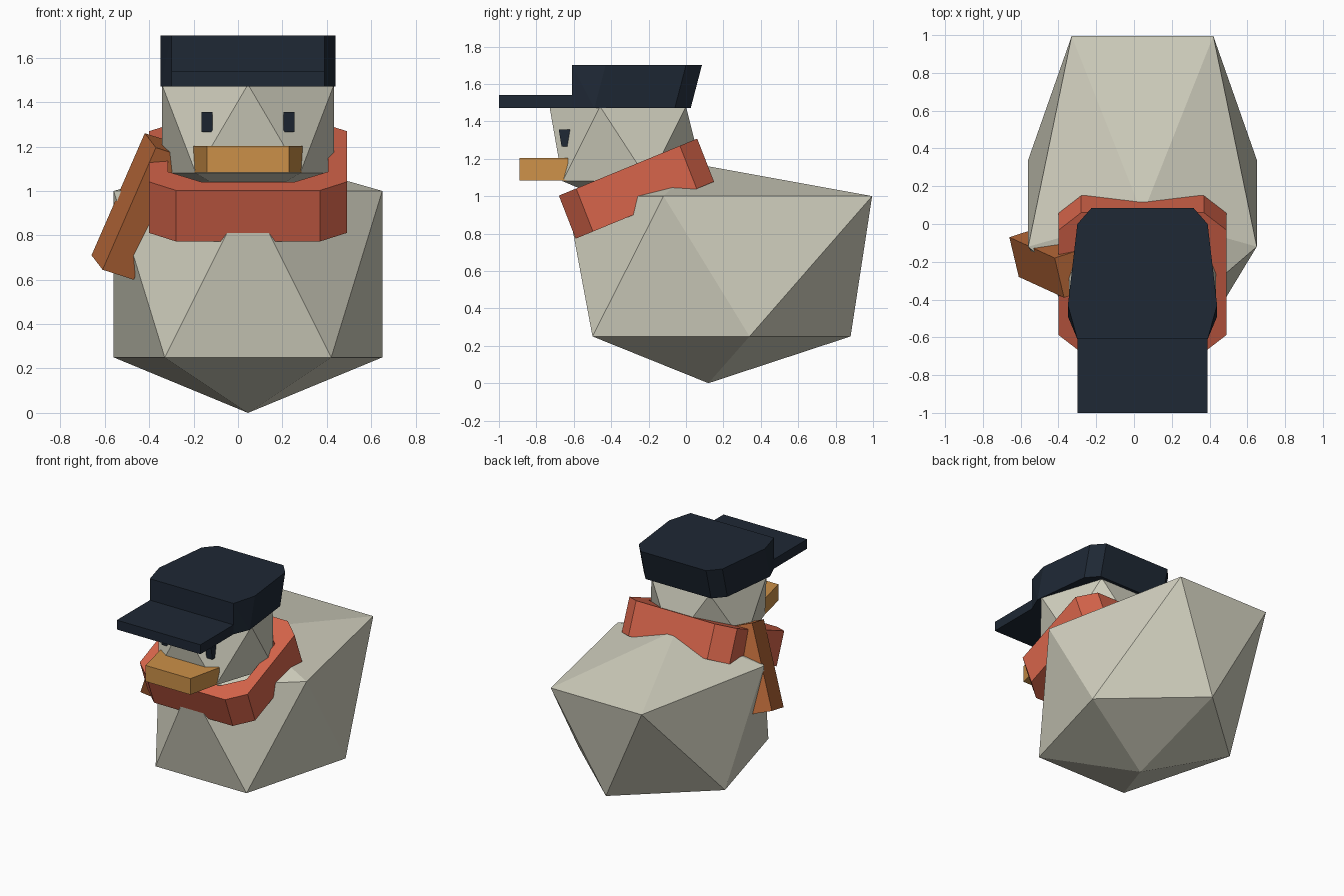
import bpy, bmesh
from mathutils import Matrix, Vector

if "Cube" in bpy.data.objects:
    bpy.data.objects.remove(bpy.data.objects["Cube"])

CX = 0.045  # symmetry plane of everything but the scarf tail


def material(name, rgb):
    m = bpy.data.materials.new(name)
    m.diffuse_color = (*rgb, 1)
    m.use_nodes = True
    m.node_tree.nodes["Principled BSDF"].inputs["Base Color"].default_value = m.diffuse_color
    return m


CREAM = material("cream", (0.64, 0.63, 0.52))
NAVY = material("navy", (0.013, 0.021, 0.035))
RED = material("red", (0.68, 0.13, 0.07))
RUST = material("rust", (0.48, 0.14, 0.04))
AMBER = material("amber", (0.60, 0.28, 0.065))


def finish(name, bm, mat):
    bmesh.ops.recalc_face_normals(bm, faces=bm.faces)
    me = bpy.data.meshes.new(name)
    bm.to_mesh(me)
    bm.free()
    me.materials.append(mat)
    ob = bpy.data.objects.new(name, me)
    bpy.context.collection.objects.link(ob)
    return ob


def hull(name, points, mat):
    """Convex faceted solid around the points."""
    bm = bmesh.new()
    for p in points:
        bm.verts.new(p)
    bmesh.ops.convex_hull(bm, input=bm.verts)
    bmesh.ops.dissolve_limit(bm, angle_limit=0.01, verts=bm.verts, edges=bm.edges)
    return finish(name, bm, mat)


def mirrored(half):
    """Right-hand points mirrored over the symmetry plane."""
    pts = []
    for x, y, z in half:
        pts.append((CX + x, y, z))
        if x:
            pts.append((CX - x, y, z))
    return pts


def box_points(x0, x1, y0, y1, z0, z1):
    return [(x, y, z) for x in (x0, x1) for y in (y0, y1) for z in (z0, z1)]


# Body and head: stretched icosahedra
hull("body", mirrored([
    (0, .12, 0), (.375, -.5, .25), (.605, .34, .25), (0, .88, .25),
    (0, -.64, 1), (.605, -.12, 1), (.375, .995, 1), (0, .05, 1.172)]), CREAM)
hull("head", mirrored([
    (0, -.33, .94), (.235, -.66, 1.08), (.388, -.2, 1.08), (0, .1, 1.08),
    (0, -.73, 1.48), (.388, -.46, 1.48), (.24, 0, 1.48), (0, -.33, 1.62)]), CREAM)

# Cap crown, leaning back, and flat peak
outline = [(.345, -.61), (.395, -.43), (.345, 0), (.27, .085)]
crown = [(x, y, 1.70) for x, y in outline]
crown += [(x, max(y - .06, -.61), 1.47) for x, y in outline]
hull("cap_crown", mirrored(crown), NAVY)
hull("cap_peak", box_points(CX - .345, CX + .345, -1, -.6, 1.47, 1.54), NAVY)

# Beak, narrower at the tip
hull("beak", mirrored([(x, y, z) for z in (1.083, 1.203)
                       for x, y in ((.185, -.89), (.245, -.63))]), AMBER)

# Eyes
for label, x in (("left", CX - .185), ("right", CX + .185)):
    pts = [(x + s * .024, y, z) for s in (-1, 1) for y, z in
           ((-.68, 1.355), (-.62, 1.355), (-.635, 1.265), (-.665, 1.265))]
    hull(label + "_eye", pts, NAVY)


# Scarf: chamfered ring, tilted up at the back
def chamfered(hx, hy, cx, cy):
    return [(hx - cx, -hy), (hx, cy - hy), (hx, hy - cy), (hx - cx, hy),
            (cx - hx, hy), (-hx, hy - cy), (-hx, cy - hy), (cx - hx, -hy)]


along = Vector((0, .74, .305)).normalized()
down = Vector((0, .09, -.23))
centre = Vector((CX, -.31, 1.155))
bm = bmesh.new()
loops = []
for prof, drop in (((.445, .40, .12, .10), 0), ((.445, .40, .12, .10), 1),
                   ((.36, .30, .15, .12), 1), ((.36, .30, .15, .12), 0)):
    loops.append([bm.verts.new(centre + Vector((x, 0, 0)) + along * y + down * drop)
                  for x, y in chamfered(*prof)])
for k in range(4):
    a, b = loops[k], loops[(k + 1) % 4]
    for i in range(8):
        j = (i + 1) % 8
        bm.faces.new((a[i], a[j], b[j], b[i]))
finish("scarf", bm, RED)

# Hanging scarf end: a slanted box on one side
origin = Vector((-.66, -.07, .71))
frame = Matrix(((.24, -.11, .55), (.05, -.21, -.065), (.14, .045, -.045))).transposed()
hull("scarf_tail", [origin + frame @ Vector(p)
                    for p in box_points(0, 1, 0, 1, 0, 1)], RUST)
